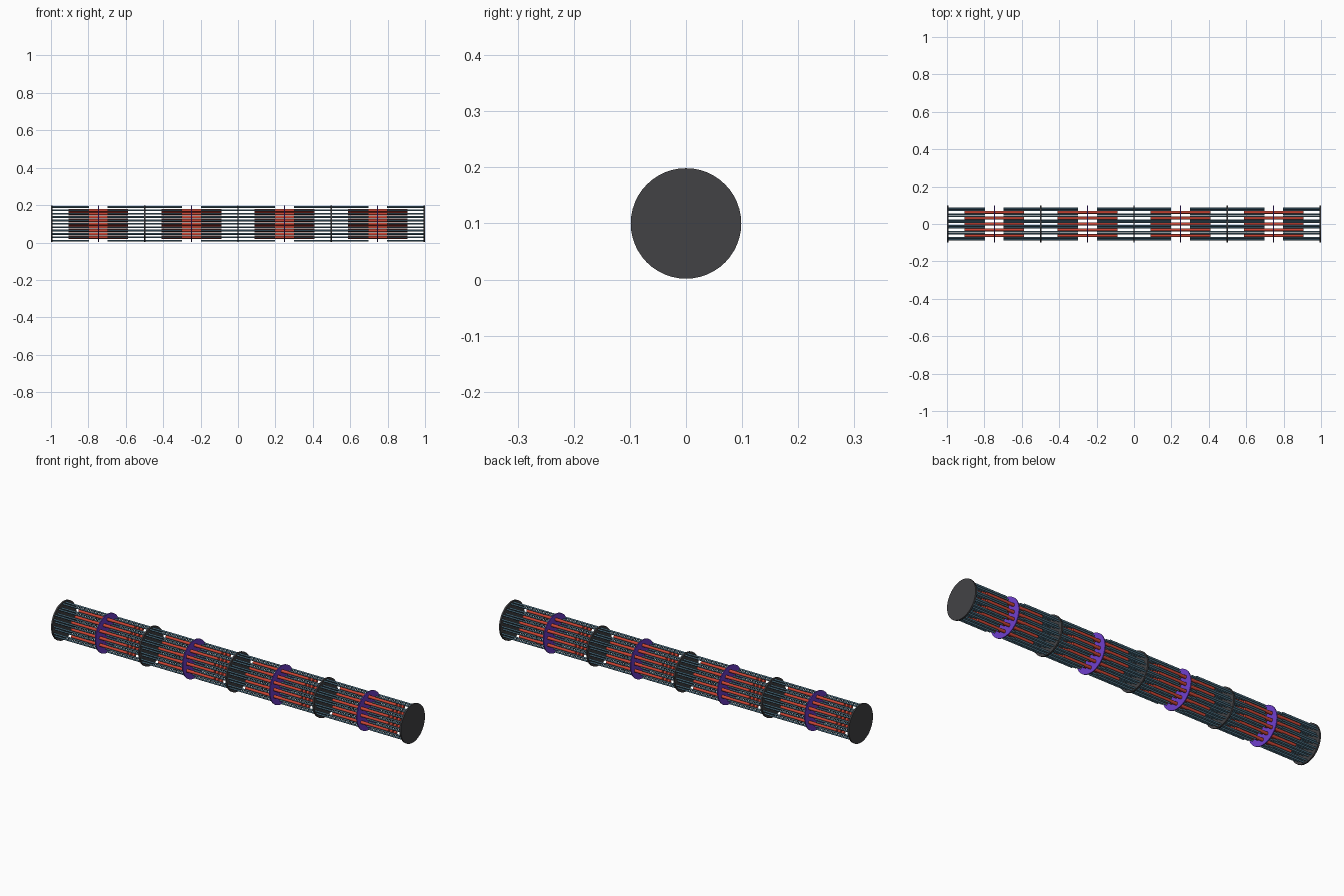
import bpy, bmesh, math
from mathutils import Matrix, Vector

if "Cube" in bpy.data.objects:
    bpy.data.objects.remove(bpy.data.objects["Cube"])

A = 0.036          # spacing of the thick filament lattice
ZC = 0.1           # height of the bundle axis
PERIOD = 0.498     # distance between end discs


def material(name, rgb):
    m = bpy.data.materials.new(name)
    m.diffuse_color = (*rgb, 1)
    m.use_nodes = True
    m.node_tree.nodes["Principled BSDF"].inputs["Base Color"].default_value = m.diffuse_color
    return m


DARK = material("dark_grey", (0.055, 0.055, 0.06))
PURPLE = material("purple", (0.16, 0.05, 0.62))
BLUE = material("steel_blue", (0.09, 0.2, 0.28))
RED = material("red", (0.6, 0.06, 0.035))


def rods(name, points, x0, x1, radius, sides, mat):
    """Cylinders along x at each (y, z) offset, joined in one object."""
    bm = bmesh.new()
    for y, z in points:
        mx = Matrix.Translation(((x0 + x1) / 2, y, ZC + z)) @ Matrix.Rotation(math.pi / 2, 4, 'Y')
        bmesh.ops.create_cone(bm, cap_ends=True, segments=sides, radius1=radius,
                              radius2=radius, depth=x1 - x0, matrix=mx)
    me = bpy.data.meshes.new(name)
    bm.to_mesh(me)
    bm.free()
    me.materials.append(mat)
    ob = bpy.data.objects.new(name, me)
    bpy.context.collection.objects.link(ob)
    bpy.ops.object.select_all(action='DESELECT')
    ob.select_set(True)
    bpy.context.view_layer.objects.active = ob
    bpy.ops.object.shade_smooth_by_angle(angle=math.radians(50))


# Hexagonal lattice: 19 thick filaments, thin ones on the honeycomb corners
thick = [(r * A * math.sqrt(3) / 2, (q + r / 2) * A)
         for q in range(-2, 3) for r in range(-2, 3) if abs(q + r) <= 2]
corners = {}
for y, z in thick:
    for k in range(6):
        a = k * math.pi / 3
        p = (y + A / math.sqrt(3) * math.cos(a), z + A / math.sqrt(3) * math.sin(a))
        corners[(round(p[0], 4), round(p[1], 4))] = p
thin = list(corners.values())

# End discs between the segments
for i in range(5):
    x = (i - 2) * PERIOD
    rods(f"boundary_disc_{i}", [(0, 0)], x - 0.004, x + 0.004, 0.0985, 48, DARK)

# Four segments: thick core, middle disc, thin filaments from both ends
for i in range(4):
    c = (i - 1.5) * PERIOD
    h = PERIOD / 2
    rods(f"thick_filaments_{i}", thick, c - 0.16, c + 0.16, 0.008, 12, RED)
    rods(f"middle_disc_{i}", [(0, 0)], c - 0.0025, c + 0.0025, 0.0985, 48, PURPLE)
    rods(f"thin_filaments_left_{i}", thin, c - h, c - 0.05, 0.0045, 8, BLUE)
    rods(f"thin_filaments_right_{i}", thin, c + 0.05, c + h, 0.0045, 8, BLUE)
